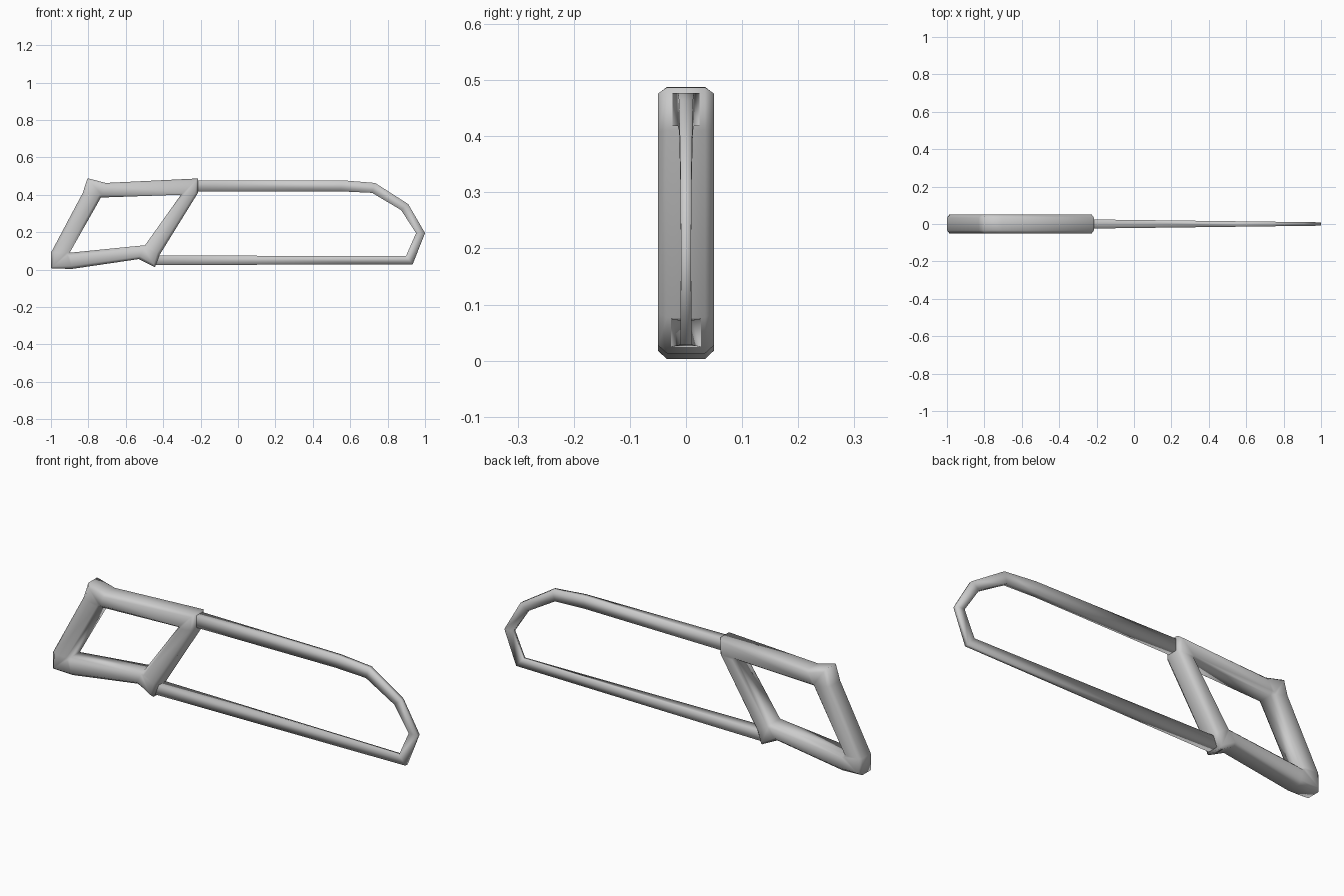
import bpy, bmesh
from mathutils import Vector

if "Cube" in bpy.data.objects:
    bpy.data.objects.remove(bpy.data.objects["Cube"])


def sweep(name, stations, closed):
    """Skin a bar: each station is (outer xz, inner xz, half width, chamfer)."""
    bm = bmesh.new()
    rings = []
    for o, i, w, c in stations:
        o, i = Vector(o), Vector(i)
        step = (i - o).normalized() * c
        if c > 0:
            sec = [(o, -w + c), (o + step, -w), (i - step, -w), (i, -w + c),
                   (i, w - c), (i - step, w), (o + step, w), (o, w - c)]
        else:
            sec = [(o, -w), (i, -w), (i, w), (o, w)]
        rings.append([bm.verts.new((p.x, y, p.y)) for p, y in sec])
    n = len(rings[0])
    last = len(rings) if closed else len(rings) - 1
    for k in range(last):
        a, b = rings[k], rings[(k + 1) % len(rings)]
        for j in range(n):
            bm.faces.new((a[j], a[(j + 1) % n], b[(j + 1) % n], b[j]))
    if not closed:
        bm.faces.new(rings[0])
        bm.faces.new(rings[-1])
    # merge shared inner corners
    bmesh.ops.remove_doubles(bm, verts=bm.verts, dist=0.0005)
    bmesh.ops.recalc_face_normals(bm, faces=bm.faces)
    for f in bm.faces:
        f.smooth = True
    me = bpy.data.meshes.new(name)
    bm.to_mesh(me)
    bm.free()
    ob = bpy.data.objects.new(name, me)
    bpy.context.collection.objects.link(ob)
    return ob


# Handle: chamfered four-sided grip with flared corners
inner = [(-0.90, 0.09), (-0.733, 0.385), (-0.305, 0.40), (-0.497, 0.13)]
outer = [((-0.89, 0.003), 0), ((-1, 0.007), 0), ((-1, 0.09), 0),
         ((-0.83, 0.41), 1), ((-0.805, 0.488), 1), ((-0.706, 0.463), 1),
         ((-0.214, 0.487), 2), ((-0.214, 0.41), 2),
         ((-0.42, 0.077), 3), ((-0.444, 0.013), 3), ((-0.53, 0.056), 3)]
sweep("saw_handle", [(o, inner[k], 0.05, 0.016) for o, k in outer], True)

# Saw frame: slim bar loop that thins toward the tip
path = [((-0.26, 0.477), (-0.26, 0.418)), ((0.56, 0.477), (0.55, 0.418)),
        ((0.733, 0.463), (0.717, 0.41)), ((0.91, 0.35), (0.872, 0.318)),
        ((1, 0.195), (0.952, 0.195)), ((0.934, 0.028), (0.898, 0.072)),
        ((-0.47, 0.024), (-0.47, 0.075))]
sweep("saw_frame", [(o, i, 0.0215 - 0.0125 * o[0], 0) for o, i in path], False)
